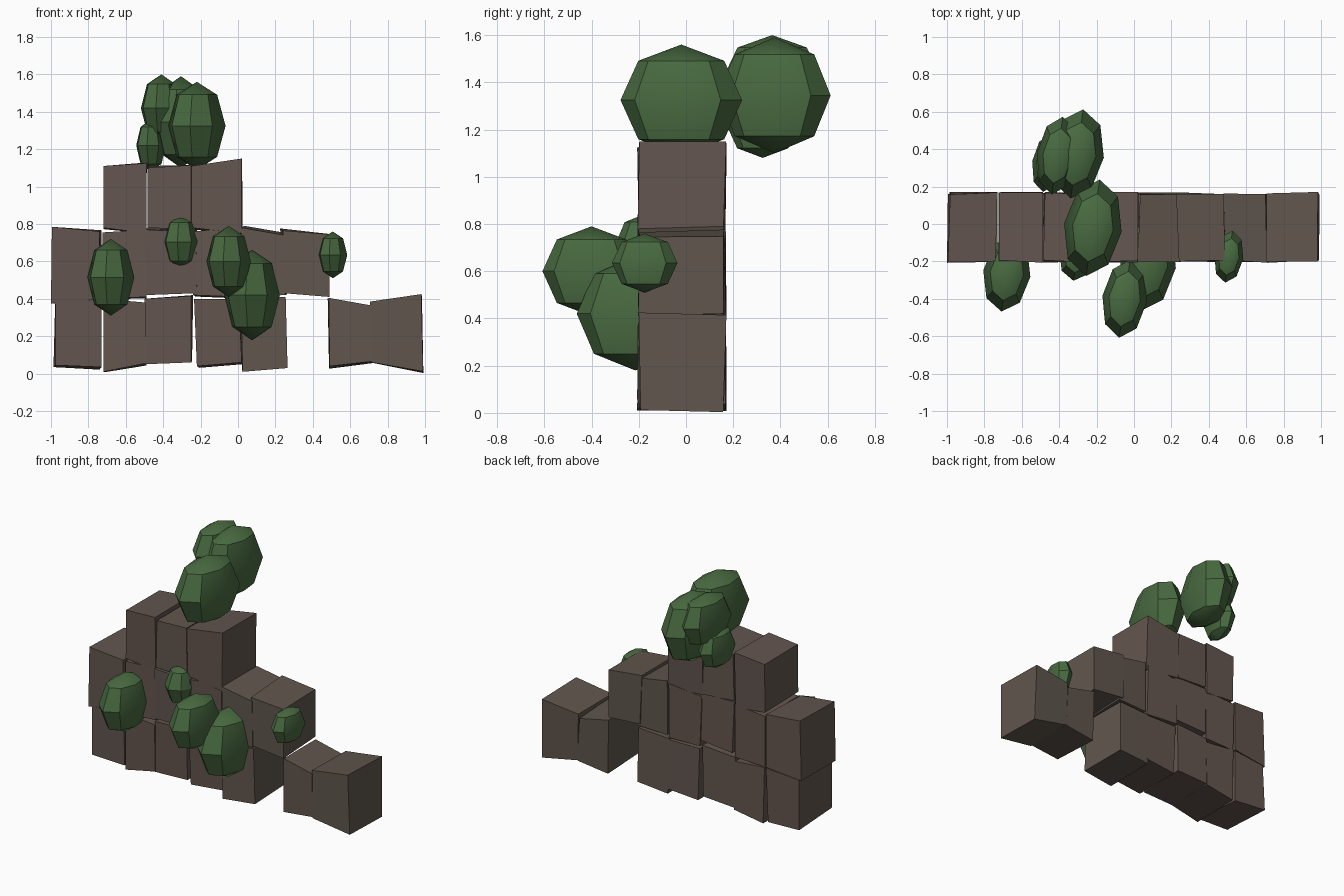
import bpy, bmesh, math, random

if "Cube" in bpy.data.objects:
    bpy.data.objects.remove(bpy.data.objects["Cube"])

random.seed(4)


def material(name, color):
    m = bpy.data.materials.new(name)
    m.diffuse_color = (*color, 1)
    m.use_nodes = True
    m.node_tree.nodes["Principled BSDF"].inputs["Base Color"].default_value = m.diffuse_color
    return m


warm_stone = material("warm_stone", (0.125, 0.092, 0.078))
sandy_stone = material("sandy_stone", (0.116, 0.092, 0.074))
leaf_green = material("leaf_green", (0.066, 0.145, 0.052))


def finish(bm, name, mat):
    bmesh.ops.recalc_face_normals(bm, faces=bm.faces)
    mesh = bpy.data.meshes.new(name)
    bm.to_mesh(mesh)
    bm.free()
    mesh.materials.append(mat)
    ob = bpy.data.objects.new(name, mesh)
    bpy.context.collection.objects.link(ob)
    return ob


def stone(name, x0, x1, bottom, top, mat, lean=0.0):
    """Roughly hewn block: bottom and top are (left, right) heights."""
    bm = bmesh.new()
    bmesh.ops.create_cube(bm, size=1)
    dx, dz = random.uniform(-.012, .012), random.uniform(-.012, .018)
    for v in bm.verts:
        right, back, up = v.co.x > 0, v.co.y > 0, v.co.z > 0
        x = (x1 if right else x0) + (lean if up else 0)
        z = (top if up else bottom)[right]
        y = 0.165 if back else -0.2
        if back:
            x += dx + random.uniform(-.006, .006)
            z += dz + random.uniform(-.006, .006)
        v.co = (x, y + random.uniform(-.008, .008), z)
    finish(bm, name, mat)


# Wall courses: x left, x right, (bottom heights), (top heights), lean
lower = [
    (-.975, -.73, (.045, .035), (.38, .40), 0),
    (-.72, -.495, (.01, .055), (.40, .38), 0),
    (-.50, -.25, (.05, .06), (.40, .415), 0),
    (-.22, .02, (.04, .06), (.40, .40), -.015),
    (.025, .265, (.01, .03), (.40, .41), -.01),
    (.49, .715, (.04, .065), (.405, .365), -.005),
    (.715, .99, (.06, .012), (.385, .425), -.01),
]
middle = [
    (-1.0, -.745, (.375, .40), (.785, .76), .005),
    (-.725, -.49, (.40, .41), (.755, .77), 0),
    (-.49, -.22, (.42, .43), (.77, .755), -.005),
    (-.24, .01, (.42, .41), (.76, .785), 0),
    (.02, .25, (.41, .42), (.78, .74), 0),
    (.245, .49, (.43, .41), (.765, .745), -.005),
]
upper = [
    (-.72, -.49, (.78, .75), (1.11, 1.125), 0),
    (-.485, -.25, (.78, .77), (1.10, 1.115), 0),
    (-.25, .02, (.78, .75), (1.11, 1.15), 0),
]
for course, rows in (("lower", lower), ("middle", middle), ("upper", upper)):
    for i, (x0, x1, b, t, lean) in enumerate(rows):
        mat = sandy_stone if x0 > 0 else warm_stone
        stone(f"{course}_stone_{i + 1}", x0, x1, b, t, mat, lean)


def leaf_clump(name, center, radii, yaw=-8):
    """Low-poly ellipsoid of foliage."""
    bm = bmesh.new()
    bmesh.ops.create_uvsphere(bm, u_segments=8, v_segments=4, radius=1)
    ob = finish(bm, name, leaf_green)
    for v in ob.data.vertices:
        v.co = [c * r for c, r in zip(v.co, radii)]
    ob.location = center
    ob.rotation_euler.z = math.radians(yaw)
    bpy.context.view_layer.objects.active = ob
    ob.select_set(True)
    bpy.ops.object.shade_smooth_by_angle(angle=math.radians(30))
    ob.select_set(False)


# Foliage on top of the wall, trailing backwards
leaf_clump("top_clump_front", (-.22, -.02, 1.325), (.155, .26, .235))
leaf_clump("top_clump_back", (-.305, .375, 1.345), (.145, .24, .245))
leaf_clump("top_clump_left", (-.41, .365, 1.42), (.11, .21, .18))
leaf_clump("top_clump_low", (-.465, .325, 1.22), (.08, .155, .14))
# Foliage growing out of the front of the wall
leaf_clump("wall_clump_left", (-.68, -.265, .515), (.127, .205, .205))
leaf_clump("wall_clump_small", (-.303, -.155, .705), (.098, .15, .145))
leaf_clump("wall_clump_middle", (-.05, -.40, .60), (.12, .21, .19))
leaf_clump("wall_clump_low", (.075, -.215, .42), (.15, .25, .24))
leaf_clump("wall_clump_right", (.507, -.175, .635), (.078, .14, .125))
